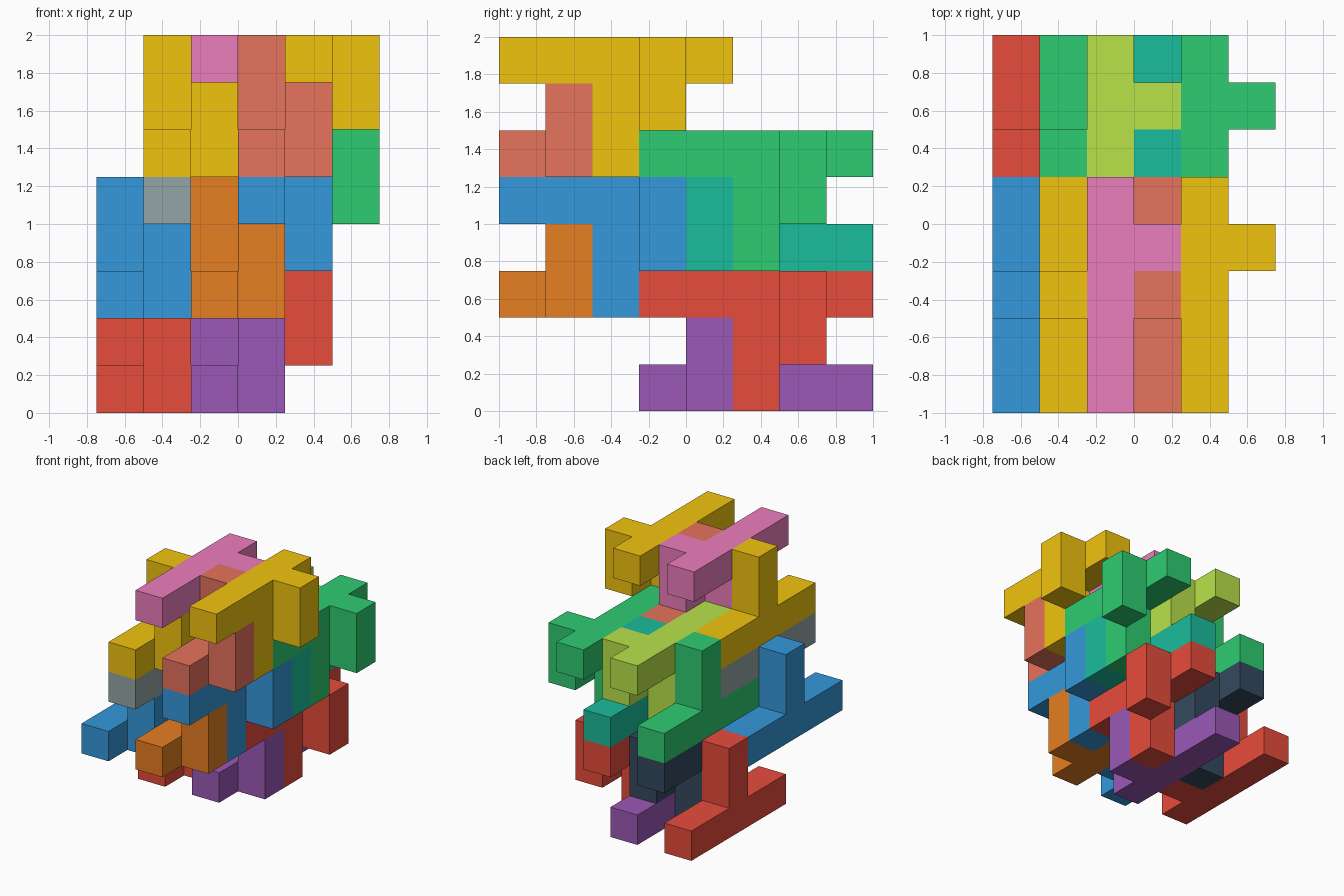
import bpy, bmesh

if "Cube" in bpy.data.objects:
    bpy.data.objects.remove(bpy.data.objects["Cube"])

U = 0.25  # one cube cell
AXES = [((1, 0, 0), 0), ((0, 1, 0), 1), ((0, 0, 1), 2)]


def material(name, hex_code):
    def lin(c):
        return c / 12.92 if c <= 0.04045 else ((c + 0.055) / 1.055) ** 2.4
    m = bpy.data.materials.new(name)
    m.diffuse_color = [lin(int(hex_code[i:i + 2], 16) / 255) for i in (0, 2, 4)] + [1]
    m.use_nodes = True
    m.node_tree.nodes["Principled BSDF"].inputs["Base Color"].default_value = m.diffuse_color
    return m


COLORS = {n: material(n, h) for n, h in {
    "red": "E74C3C", "blue": "3498DB", "green": "2ECC71", "yellow": "F1C40F",
    "purple": "9B59B6", "orange": "E67E22", "teal": "1ABC9C", "navy": "34495E",
    "grey": "95A5A6", "pink": "EC7EBD", "lime": "B8E34A", "salmon": "E6735C"}.items()}


def piece_cells(x, y, z, up):
    """Five-cell bar, two-cell post at its middle, two-cell hook on its +x side."""
    d = 1 if up else -1
    hook = y + (1 if up else 3)
    bar = [(x, y + j, z) for j in range(5)]
    post = [(x, y + 2, z + d), (x, y + 2, z + 2 * d)]
    return set(bar + post + [(x + 1, hook, z), (x + 1, hook, z + d)])


def build_piece(name, color, cells):
    """Outer skin of a set of cube cells."""
    bm = bmesh.new()
    verts = {}

    def vert(p):
        if p not in verts:
            verts[p] = bm.verts.new(((p[0] - 3) * U, (p[1] - 4) * U, p[2] * U))
        return verts[p]

    for c in sorted(cells):
        for axis in range(3):
            a, b = (axis + 1) % 3, (axis + 2) % 3
            for side in (0, 1):
                n = list(c)
                n[axis] += 1 if side else -1
                if tuple(n) in cells:
                    continue
                loop = []
                for da, db in ((0, 0), (1, 0), (1, 1), (0, 1)):
                    p = list(c)
                    p[axis] += side
                    p[a] += da
                    p[b] += db
                    loop.append(vert(tuple(p)))
                bm.faces.new(loop if side else loop[::-1])
    bmesh.ops.dissolve_limit(bm, angle_limit=0.01, verts=bm.verts, edges=bm.edges)
    mesh = bpy.data.meshes.new(name)
    bm.to_mesh(mesh)
    bm.free()
    mesh.materials.append(COLORS[color])
    bpy.context.collection.objects.link(bpy.data.objects.new(name, mesh))


# Interlocking pieces: (x, z, post up?, colour in front row, colour in back row)
LAYOUT = [
    (0, 0, True, "blue", "red"), (2, 0, True, "orange", "purple"),
    (1, 3, True, "yellow", "green"), (3, 3, True, "salmon", "teal"),
    (1, 2, False, "grey", "navy"), (3, 2, False, "blue", "red"),
    (2, 5, False, "pink", "lime"), (4, 5, False, "yellow", "green")]

for x, z, up, front, back in LAYOUT:
    kind = "upright" if up else "hanging"
    # the front row sits three cells forward and two cells higher
    build_piece(f"front_{kind}_{front}_piece", front, piece_cells(x, 0, z + 2, up))
    build_piece(f"back_{kind}_{back}_piece", back, piece_cells(x, 3, z, up))
